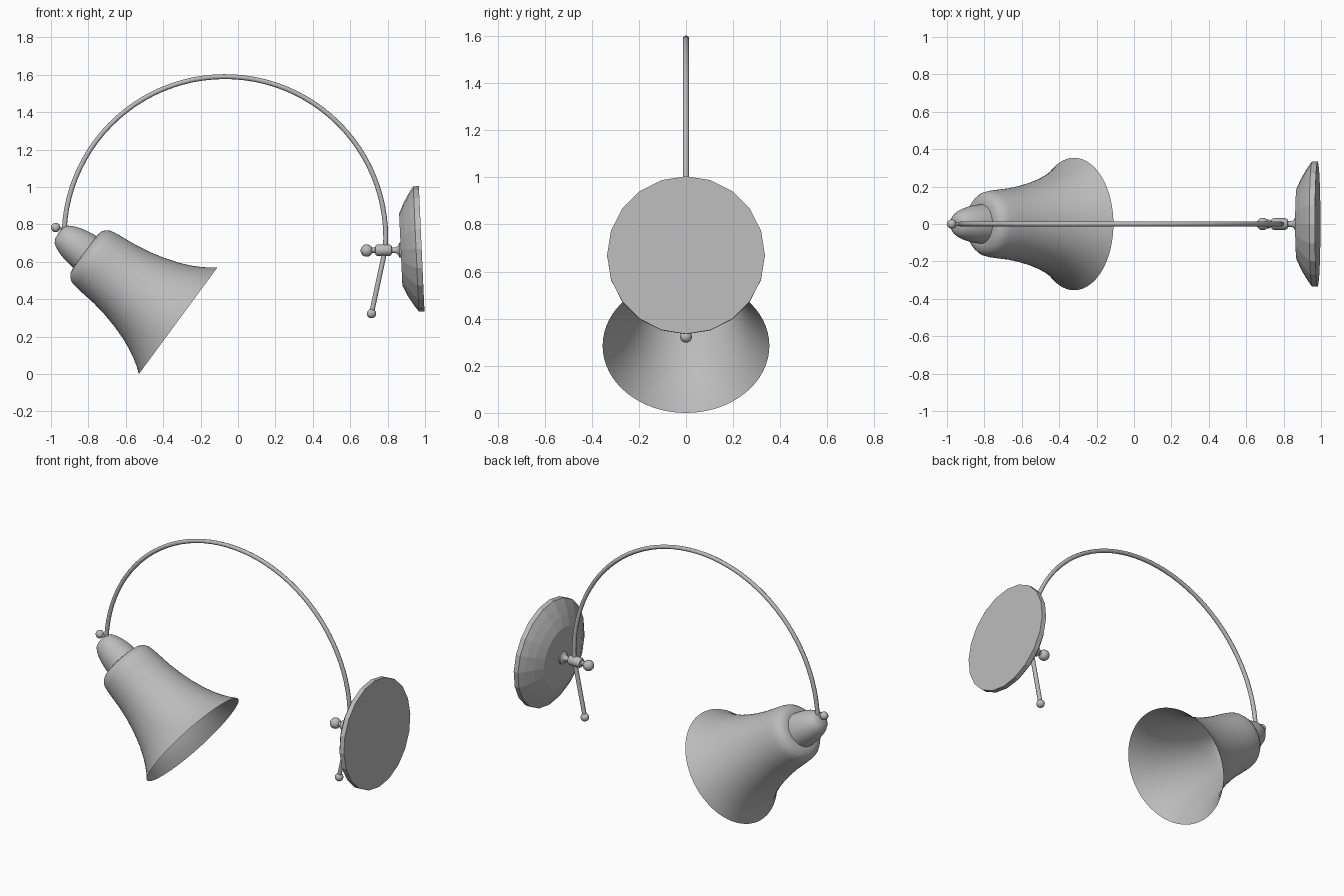
import bpy, bmesh, math
from mathutils import Vector, Matrix

cube = bpy.data.objects.get("Cube")
if cube:
    bpy.data.objects.remove(cube, do_unlink=True)

# One plain grey metal for the whole lamp
metal = bpy.data.materials.new("grey metal")
metal.use_nodes = True
GREY = (0.5, 0.5, 0.5, 1)
metal.diffuse_color = GREY
metal.node_tree.nodes["Principled BSDF"].inputs["Base Color"].default_value = GREY


def finish(obj, smooth_angle):
    """Assign the material and shade the object."""
    obj.data.materials.clear()
    obj.data.materials.append(metal)
    bpy.ops.object.select_all(action='DESELECT')
    obj.select_set(True)
    bpy.context.view_layer.objects.active = obj
    if smooth_angle:
        bpy.ops.object.shade_smooth_by_angle(angle=math.radians(smooth_angle))
    return obj


def lathe(name, profile, origin, axis, sides, smooth_angle=40):
    """Turn a (radius, distance along axis) profile around an axis."""
    bm = bmesh.new()
    rings = []
    for r, t in profile:
        if r == 0:
            rings.append([bm.verts.new((0, 0, t))] * sides)
        else:
            rings.append([bm.verts.new((r * math.cos(a), r * math.sin(a), t))
                          for a in (math.tau * i / sides for i in range(sides))])
    for low, high in zip(rings, rings[1:]):
        for i in range(sides):
            j = (i + 1) % sides
            corners = list(dict.fromkeys((low[i], low[j], high[j], high[i])))
            bm.faces.new(corners)
    turn = Vector(axis).to_track_quat('Z', 'Y').to_matrix().to_4x4()
    bm.transform(Matrix.Translation(origin) @ turn)
    mesh = bpy.data.meshes.new(name)
    bm.to_mesh(mesh)
    bm.free()
    obj = bpy.data.objects.new(name, mesh)
    bpy.context.collection.objects.link(obj)
    return finish(obj, smooth_angle)


def ball(name, center, radius):
    bpy.ops.mesh.primitive_uv_sphere_add(segments=20, ring_count=12,
                                         radius=radius, location=center)
    obj = bpy.context.object
    obj.name = name
    return finish(obj, 40)


def tube(name, points, radius):
    """Sweep a round section along a path."""
    curve = bpy.data.curves.new(name, 'CURVE')
    curve.dimensions = '3D'
    curve.bevel_depth = radius
    curve.bevel_resolution = 2
    curve.use_fill_caps = True
    line = curve.splines.new('POLY')
    line.points.add(len(points) - 1)
    for p, co in zip(line.points, points):
        p.co = (*co, 1)
    obj = bpy.data.objects.new(name, curve)
    bpy.context.collection.objects.link(obj)
    bpy.ops.object.select_all(action='DESELECT')
    obj.select_set(True)
    bpy.context.view_layer.objects.active = obj
    bpy.ops.object.convert(target='MESH')
    return finish(bpy.context.object, 50)


# Bell shade, open at the mouth, and its socket cap share a tilted axis
MOUTH = (-0.32, 0, 0.285)
TILT = (-0.805, 0, 0.593)
lathe("bell_shade", [(0.354, 0), (0.327, 0.035), (0.302, 0.075), (0.278, 0.12),
                     (0.252, 0.18), (0.226, 0.26), (0.206, 0.34), (0.192, 0.42),
                     (0.184, 0.5), (0.178, 0.55), (0.172, 0.578), (0.158, 0.6),
                     (0.138, 0.614), (0.115, 0.619), (0.09, 0.62)],
      MOUTH, TILT, 64)
lathe("socket_cap", [(0.106, 0.615), (0.102, 0.65), (0.095, 0.69), (0.085, 0.725),
                     (0.073, 0.755), (0.058, 0.778), (0.035, 0.79), (0, 0.793)],
      MOUTH, TILT, 40)

# Arched arm: circular sweep, then a straight tail through the pivot
CENTER_X, CENTER_Z, ARCH = -0.07, 0.73, 0.86
path = []
for i in range(49):
    a = math.radians(177 - i * (177 + 4) / 48)
    path.append((CENTER_X + ARCH * math.cos(a), 0, CENTER_Z + ARCH * math.sin(a)))
path.append((0.714, 0, 0.325))
tube("arched_arm", path, 0.013)
ball("arm_tail_ball", (0.714, 0, 0.323), 0.025)
ball("cap_ball", (-0.975, 0, 0.783), 0.025)
tube("cap_ball_pin", [(-0.975, 0, 0.783), (-0.92, 0, 0.775)], 0.008)

# Pivot: knob, clamp barrel and flared neck turned as one piece
ball("pivot_knob", (0.688, 0, 0.66), 0.033)
lathe("pivot_clamp", [(0, 0), (0.014, 0), (0.014, 0.045), (0.026, 0.048),
                      (0.031, 0.058), (0.031, 0.122), (0.026, 0.132), (0.015, 0.135),
                      (0.015, 0.155), (0.024, 0.168), (0.04, 0.175), (0.04, 0.195)],
      (0.688, 0, 0.662), (1, 0, 0), 20)

# Faceted wall plate, leaning slightly
lathe("wall_plate", [(0, 0), (0.335, 0), (0.335, 0.03), (0.3, 0.055), (0.25, 0.085),
                     (0.192, 0.112), (0, 0.112)],
      (0.982, 0, 0.67), (-1, 0, -0.045), 20, 0)
